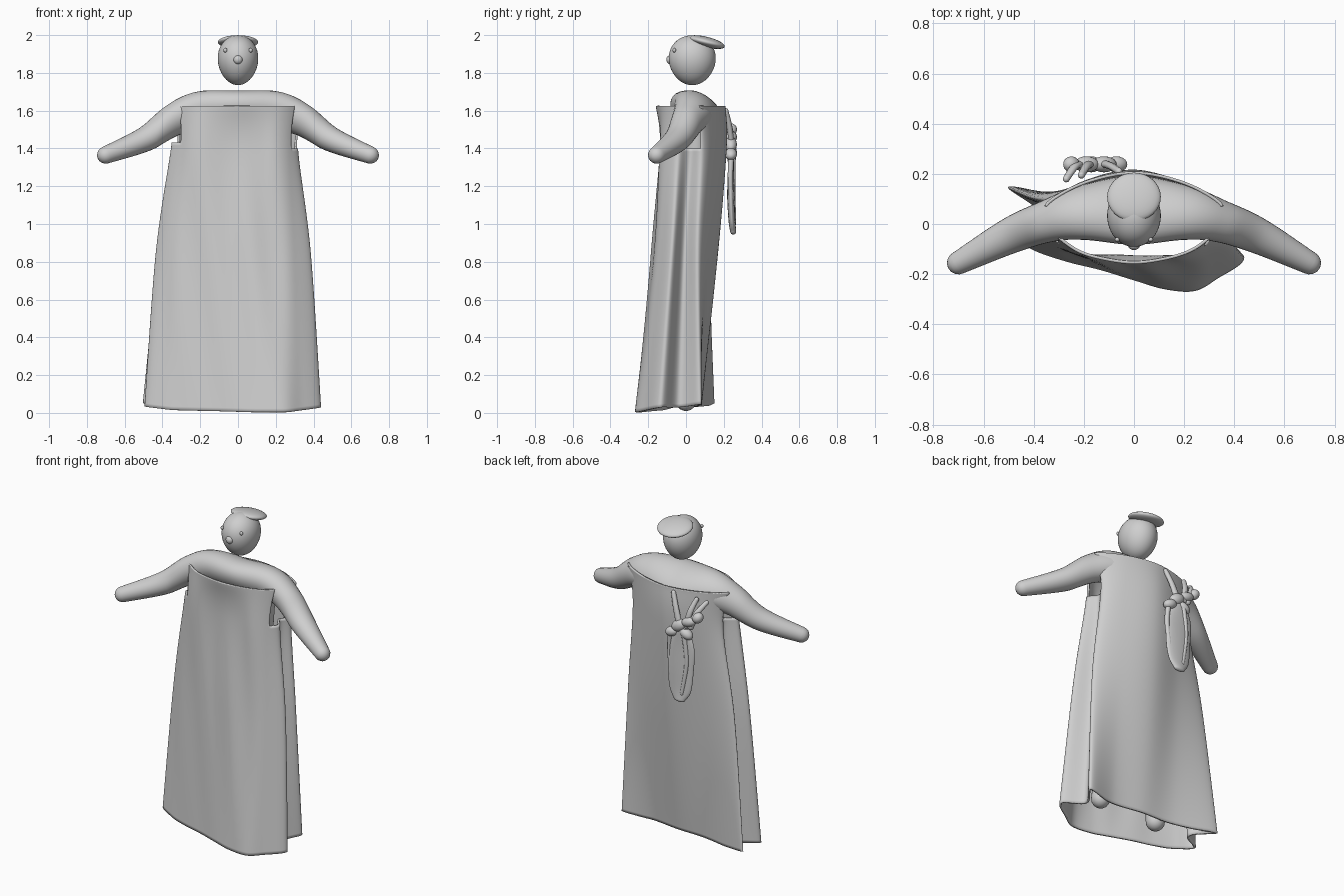
import bpy, bmesh, math
from mathutils import Vector, Matrix

if "Cube" in bpy.data.objects:
    bpy.data.objects.remove(bpy.data.objects["Cube"])

mat = bpy.data.materials.new("light_grey")
mat.diffuse_color = (0.62, 0.62, 0.62, 1)
mat.use_nodes = True
mat.node_tree.nodes["Principled BSDF"].inputs["Base Color"].default_value = mat.diffuse_color


def finish(name, bm):
    bmesh.ops.recalc_face_normals(bm, faces=bm.faces)
    me = bpy.data.meshes.new(name)
    bm.to_mesh(me)
    bm.free()
    me.materials.append(mat)
    for p in me.polygons:
        p.use_smooth = True
    ob = bpy.data.objects.new(name, me)
    bpy.context.collection.objects.link(ob)
    return ob


def catmull(a, b, c, d, t):
    return 0.5 * (2 * b + (c - a) * t + (2 * a - 5 * b + 4 * c - d) * t * t
                  + (3 * b - a - 3 * c + d) * t ** 3)


def spline(pts, n, closed=False):
    """Smooth curve through points, n samples per span."""
    k, out = len(pts), []
    P = [Vector(p) for p in pts]
    at = lambda i: P[i % k] if closed else P[max(0, min(k - 1, i))]
    for i in range(k if closed else k - 1):
        out += [catmull(at(i - 1), at(i), at(i + 1), at(i + 2), j / n) for j in range(n)]
    return out if closed else out + [P[-1]]


def tube(name, pts, ref, seg=28, n=8):
    """Elliptical tube with rounded ends; points are x, y, z, radius1, radius2."""
    s = spline(pts, n)
    c = [Vector(p[:3]) for p in s]
    r = [(p[3], p[4]) for p in s]
    t0, t1 = (c[0] - c[1]).normalized(), (c[-1] - c[-2]).normalized()
    caps = [math.radians(a) for a in (20, 40, 58, 74, 86)]
    cap = lambda e, t, q, a: (e + t * min(q) * math.sin(a), (q[0] * math.cos(a), q[1] * math.cos(a)))
    rings = [cap(c[0], t0, r[0], a) for a in reversed(caps)] + list(zip(c, r)) \
        + [cap(c[-1], t1, r[-1], a) for a in caps]
    bm, loops = bmesh.new(), []
    for i, (p, q) in enumerate(rings):
        t = (rings[min(i + 1, len(rings) - 1)][0] - rings[max(i - 1, 0)][0]).normalized()
        u = t.cross(Vector(ref)).normalized()
        v = u.cross(t)
        loops.append([bm.verts.new(p + u * q[0] * math.cos(a) + v * q[1] * math.sin(a))
                      for a in (2 * math.pi * j / seg for j in range(seg))])
    for A, B in zip(loops, loops[1:]):
        for j in range(seg):
            bm.faces.new((A[j], A[(j + 1) % seg], B[(j + 1) % seg], B[j]))
    bm.faces.new(loops[0])
    bm.faces.new(loops[-1])
    return finish(name, bm)


def ball(name, loc, size, rot=(0, 0, 0), taper=0.0, seg=32):
    bm = bmesh.new()
    bmesh.ops.create_uvsphere(bm, u_segments=seg, v_segments=seg // 2, radius=1)
    for v in bm.verts:
        k = 1 + taper * v.co.z
        v.co.x *= k * size[0]
        v.co.y *= k * size[1]
        v.co.z *= size[2]
    for i, axis in enumerate("XYZ"):
        bmesh.ops.rotate(bm, verts=bm.verts, matrix=Matrix.Rotation(math.radians(rot[i]), 3, axis))
    bmesh.ops.translate(bm, verts=bm.verts, vec=loc)
    return finish(name, bm)


# Head, cap, nose and eyes
ball("head", (0, 0.033, 1.867), (0.107, 0.124, 0.132), taper=0.08, seg=48)
ball("cap", (0, 0.108, 1.963), (0.107, 0.1, 0.028), rot=(-14, 0, 0))
ball("nose", (0, -0.083, 1.87), (0.024, 0.021, 0.024))
for s, side in ((1, "right"), (-1, "left")):
    ball("eye_" + side, (s * 0.067, -0.062, 1.92), (0.01, 0.009, 0.012), seg=16)

# Shoulders and arms in one sweep, leaning forward at the neck
half = [(0.7, -0.155, 1.365, 0.046, 0.046), (0.49, -0.045, 1.45, 0.072, 0.066),
        (0.34, 0.012, 1.55, 0.085, 0.085), (0.2, 0.045, 1.605, 0.11, 0.1)]
mid = [(0, 0.055, 1.605, 0.138, 0.104)]
arms = tube("arms", half + mid + [(-p[0],) + p[1:] for p in reversed(half)], (0, 0, 1))
for v in arms.data.vertices:
    w = max(0, 1 - abs(v.co.x) / 0.42)
    v.co.z -= w ** 0.5 * 0.3 * (v.co.y - 0.02)

# Torso and legs inside the dress
tube("torso", [(0, 0.055, 1.57, 0.22, 0.1), (0, 0.05, 1.3, 0.2, 0.11), (0, 0.03, 0.95, 0.19, 0.09)], (0, 1, 0))
for x, side in ((0.25, "right"), (-0.16, "left")):
    tube("leg_" + side, [(x * 0.45, 0.03, 0.95, 0.08, 0.08), (x * 0.8, 0.02, 0.5, 0.06, 0.06),
                         (x, 0.0, 0.065, 0.055, 0.055)], (0, 1, 0))

# Dress outlines, front centre first, going round by the right side;
# each side has a front fold, a groove and a back fold
top = [(0, -.16), (.12, -.145), (.22, -.115), (.29, -.07), (.33, -.02), (.33, .03), (.35, .085), (.2, .17),
       (0, .21), (-.2, .17), (-.35, .085), (-.33, .03), (-.33, -.02), (-.3, -.06), (-.22, -.115), (-.12, -.145)]
chest = [(0, -.135), (.12, -.14), (.2, -.135), (.27, -.1), (.318, -.04), (.28, .02), (.31, .09), (.2, .16),
         (0, .215), (-.2, .17), (-.32, .1), (-.29, .04), (-.355, -.02), (-.29, -.09), (-.22, -.125), (-.12, -.135)]
knee = [(0, -.175), (.12, -.18), (.22, -.17), (.3, -.14), (.385, -.075), (.3, -.01), (.358, .068), (.2, .13),
        (0, .17), (-.2, .14), (-.415, .115), (-.34, .05), (-.435, -.015), (-.34, -.09), (-.23, -.13), (-.12, -.155)]
hem = [(0, -.225), (.12, -.26), (.24, -.268), (.33, -.22), (.44, -.135), (.33, -.04), (.395, .08), (.2, .055),
       (0, .08), (-.2, .09), (-.5, .15), (-.38, .045), (-.495, -.04), (-.4, -.105), (-.27, -.15), (-.13, -.185)]
N, M = 10, 24
outlines = []
for pts, z in ((top, 1.625), (chest, 1.4), (knee, 0.85), (hem, None)):
    ring = spline(pts, N, closed=True)
    outlines.append([(p.x, p.y, z if z else 0.004 + 0.09 * max(0, p.y + 0.25)
                      + 0.08 * max(0, abs(p.x + 0.05) - 0.3)) for p in ring])
cols = [spline(c, M) for c in zip(*outlines)]
bm = bmesh.new()
grid = []
for i, col in enumerate(cols):
    a = i / N
    row = []
    for p in col:
        # soft drape folds over the front, fading at top and hem
        f = max(0, math.cos(a * math.pi / 8)) * math.sin(math.pi * min(1, p.z / 1.62))
        p.y += 0.006 * f * math.sin(p.x * 30 + p.z * 3)
        row.append(bm.verts.new(p))
    grid.append(row)
for i in range(len(grid)):
    A, B = grid[i], grid[(i + 1) % len(grid)]
    u = (i + 0.5) / N
    for j in range(len(A) - 1):
        right, left = 3.2 < u < 5.8, 10.2 < u < 12.8
        if (right and A[j + 1].co.z > 1.385) or (left and A[j + 1].co.z > 1.425):
            continue
        bm.faces.new((A[j], A[j + 1], B[j + 1], B[j]))
bmesh.ops.delete(bm, geom=[v for v in bm.verts if not v.link_faces], context='VERTS')
dress = finish("dress", bm)
sol = dress.modifiers.new("thickness", 'SOLIDIFY')
sol.thickness = 0.012
sol.offset = -1

# Knotted sash hanging on the back
tube("sash_tail", [(-.14, .235, 1.42, .035, .02), (-.14, .238, 1.3, .085, .016), (-.13, .238, 1.15, .09, .02),
                   (-.13, .243, 1.02, .075, .018), (-.13, .25, .96, .04, .016)], (0, 1, 0), seg=20)
tube("sash_edge", [(-.06, .24, 1.38, .016, .016), (-.05, .235, 1.25, .014, .014), (-.065, .24, 1.1, .013, .013)],
     (0, 1, 0), seg=12)
tube("sash_fold", [(-.16, .25, 1.38, .016, .014), (-.18, .25, 1.2, .014, .012), (-.15, .255, 1.0, .012, .01)],
     (0, 1, 0), seg=12)
for i, (x, z, w, h, r) in enumerate([(-.07, 1.37, .045, .03, 20), (-.12, 1.42, .055, .036, 30),
                                     (-.19, 1.46, .052, .03, 20), (-.25, 1.5, .036, .03, 50),
                                     (-.17, 1.38, .045, .03, -30)]):
    ball("knot_%d" % i, (x, .238, z), (w, .032, h), rot=(0, r, 0), seg=20)
for i, (x0, x1, z1) in enumerate([(-.12, -.06, 1.6), (-.2, -.27, 1.58), (-.17, -.21, 1.59)]):
    tube("sash_strap_%d" % i, [(x0, .24, 1.43, .02, .016), ((x0 + x1) / 2, .23, 1.52, .018, .014),
                               (x1, .21 - .25 * max(0, -x1 - .15), z1, .014, .014)], (0, 1, 0), seg=12)
